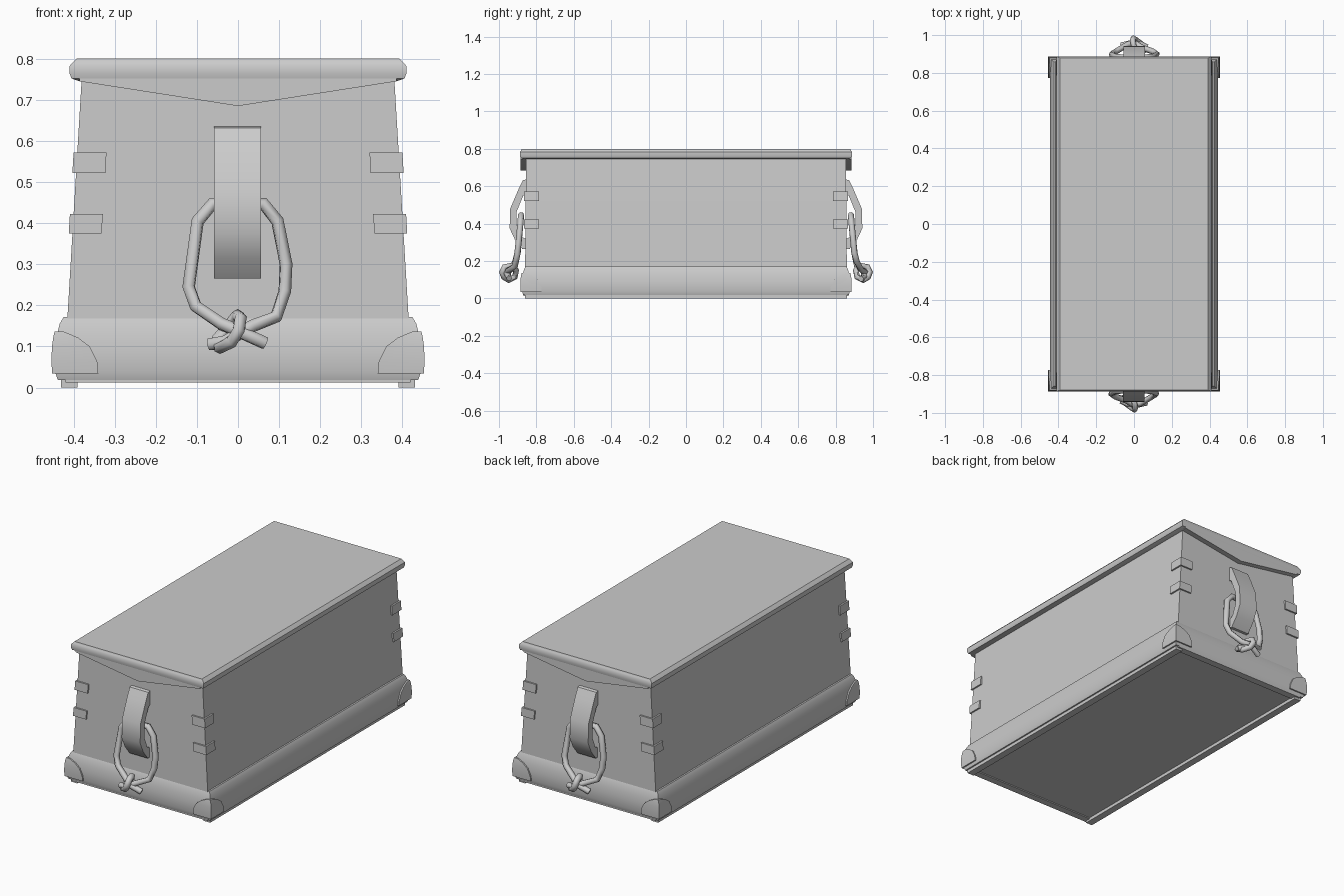
import bpy, bmesh, math

if "Cube" in bpy.data.objects:
    bpy.data.objects.remove(bpy.data.objects["Cube"])

grey = bpy.data.materials.new("plain_grey")
grey.diffuse_color = (0.6, 0.6, 0.6, 1)
grey.use_nodes = True
grey.node_tree.nodes["Principled BSDF"].inputs["Base Color"].default_value = grey.diffuse_color


def finish(name, bm, angle=40):
    bmesh.ops.recalc_face_normals(bm, faces=bm.faces)
    me = bpy.data.meshes.new(name)
    bm.to_mesh(me)
    bm.free()
    for p in me.polygons:
        p.use_smooth = True
    me.set_sharp_from_angle(angle=math.radians(angle))
    me.materials.append(grey)
    ob = bpy.data.objects.new(name, me)
    bpy.context.collection.objects.link(ob)
    return ob


def loft(name, rings, angle=40):
    """Closed solid through rings with the same point count."""
    bm = bmesh.new()
    vs = [[bm.verts.new(p) for p in r] for r in rings]
    n = len(rings[0])
    for a, b in zip(vs, vs[1:]):
        for i in range(n):
            j = (i + 1) % n
            bm.faces.new((a[i], a[j], b[j], b[i]))
    bm.faces.new(vs[0])
    bm.faces.new(vs[-1])
    return finish(name, bm, angle)


def rect(hx, hy, z):
    return [(-hx, -hy, z), (hx, -hy, z), (hx, hy, z), (-hx, hy, z)]


def box(name, x, y, z):
    return loft(name, [[(x[0], y[0], h), (x[1], y[0], h), (x[1], y[1], h), (x[0], y[1], h)] for h in z])


def half_size(profile, z):
    """Half width and half depth of a profile at height z."""
    for (ax, ay, az), (bx, by, bz) in zip(profile, profile[1:]):
        if az <= z <= bz:
            t = (z - az) / (bz - az)
            return ax + (bx - ax) * t, ay + (by - ay) * t
    return profile[-1][:2]


def corner_wrap(name, profile, rows, thick):
    """L-shaped plate on all four corners; rows are (height, reach)."""
    for sx in (-1, 1):
        for sy in (-1, 1):
            rings = []
            for z, w in rows:
                hx, hy = half_size(profile, z)
                ox, oy, ix, iy = hx + thick, hy + thick, hx - 0.01, hy - 0.01
                pts = [(ox - w, oy), (ox, oy), (ox, oy - w), (ix, oy - w), (ix, iy), (ox - w, iy)]
                rings.append([(sx * x, sy * y, z) for x, y in pts])
            loft(name, rings)


def rope(name, pts, s, cyclic=False, radius=0.0165):
    cu = bpy.data.curves.new(name, 'CURVE')
    cu.dimensions = '3D'
    cu.bevel_depth = radius
    cu.bevel_resolution = 1
    cu.use_fill_caps = True
    sp = cu.splines.new('POLY')
    sp.points.add(len(pts) - 1)
    for p, (x, y, z) in zip(sp.points, pts):
        p.co = (s * x, -s * y, z, 1)
    sp.use_cyclic_u = cyclic
    tmp = bpy.data.objects.new(name + "_path", cu)
    bpy.context.collection.objects.link(tmp)
    dg = bpy.context.evaluated_depsgraph_get()
    me = bpy.data.meshes.new_from_object(tmp.evaluated_get(dg))
    bm = bmesh.new()
    bm.from_mesh(me)
    bpy.data.objects.remove(tmp)
    bpy.data.meshes.remove(me)
    finish(name, bm, 65)


# Tapered box, rounded base moulding and lid
body = [(0.416, 0.860, 0.10), (0.415, 0.860, 0.17), (0.380, 0.855, 0.755)]
base = [(0.438, 0.870, 0.018), (0.446, 0.878, 0.04), (0.446, 0.878, 0.09),
        (0.441, 0.874, 0.125), (0.434, 0.866, 0.155), (0.424, 0.858, 0.172)]
lid = [(0.385, 0.865, 0.745), (0.405, 0.885, 0.752), (0.410, 0.888, 0.765),
       (0.410, 0.888, 0.782), (0.402, 0.882, 0.791), (0.393, 0.880, 0.800)]
loft("box_body", [rect(*r) for r in body])
loft("base_moulding", [rect(*r) for r in base])
loft("lid", [rect(*r) for r in lid])

# Corner straps and rounded base corner plates
for lo, hi in ((0.375, 0.422), (0.522, 0.572)):
    corner_wrap("corner_strap", body, [(lo, 0.08), (hi, 0.08)], 0.009)
corner_wrap("base_corner_plate", base,
            [(0.034, 0.112), (0.062, 0.112), (0.10, 0.092), (0.122, 0.06), (0.137, 0.02)], 0.008)

# Rails under the base
for s in (-1, 1):
    box("side_runner", (s * 0.41 - 0.02, s * 0.41 + 0.02), (-0.86, 0.86), (0.0, 0.03))
    box("end_runner", (-0.42, 0.42), (s * 0.85 - 0.02, s * 0.85 + 0.02), (0.012, 0.03))

# End parts, repeated by a half turn
strap = [(0.85, 0.637), (0.872, 0.632), (0.895, 0.585), (0.940, 0.480), (0.943, 0.375),
         (0.915, 0.315), (0.875, 0.265), (0.85, 0.265), (0.85, 0.315), (0.880, 0.330),
         (0.905, 0.390), (0.905, 0.465), (0.870, 0.550), (0.85, 0.560)]
loop = [(-0.068, 0.935, 0.105), (-0.03, 0.955, 0.112), (0.035, 0.95, 0.150), (0.093, 0.915, 0.172),
        (0.114, 0.902, 0.235), (0.117, 0.895, 0.300), (0.096, 0.885, 0.405), (0.062, 0.882, 0.447),
        (-0.062, 0.882, 0.447), (-0.098, 0.885, 0.405), (-0.120, 0.900, 0.245),
        (-0.103, 0.912, 0.198), (-0.04, 0.935, 0.155), (0.0, 0.962, 0.138), (0.066, 0.945, 0.108)]
wrap = [(0.0, 0.935, 0.175), (0.006, 0.970, 0.168), (0.002, 0.983, 0.140), (-0.015, 0.972, 0.112),
        (-0.045, 0.950, 0.098), (-0.05, 0.915, 0.115), (-0.02, 0.908, 0.150)]
for s in (-1, 1):
    # pointed apron below the lid
    loft("lid_apron", [[(s * x, -s * y, z) for x, z in
                        ((-0.385, 0.760), (-0.385, 0.745), (0, 0.685), (0.385, 0.745), (0.385, 0.760))]
                       for y in (0.845, 0.885)], 30)
    # arched handle bracket
    loft("handle_bracket", [[(s * x, -s * y, z) for y, z in strap] for x in (-0.058, 0.056)])
    # rope handle with knot
    rope("rope_handle", loop, s)
    rope("rope_knot", wrap, s, True)
